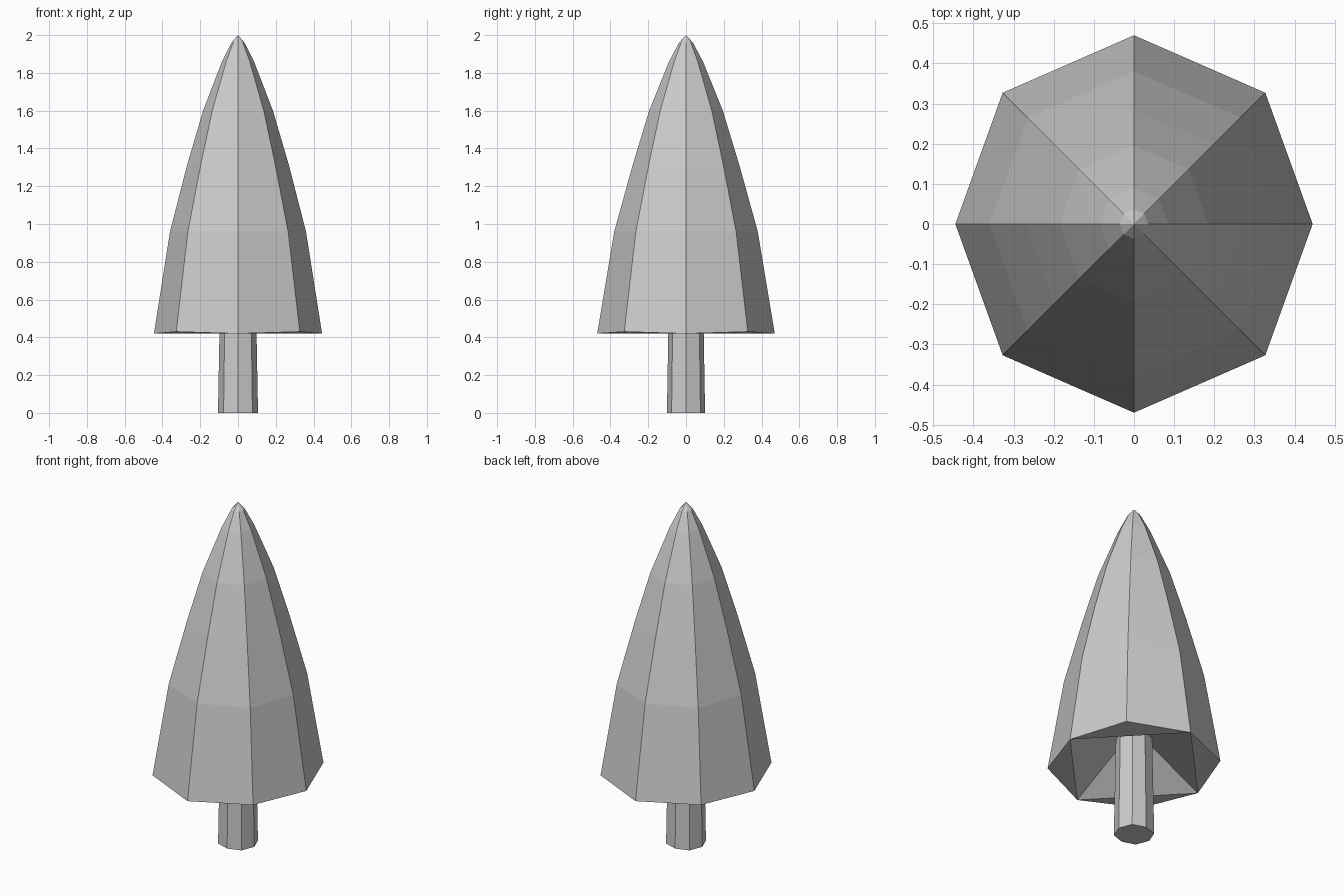
import bpy, bmesh
from math import cos, sin, pi

if "Cube" in bpy.data.objects:
    bpy.data.objects.remove(bpy.data.objects["Cube"])

SIDES = 8


def ring(bm, rx, ry, rd, z, zd=None):
    """Eight-sided ring: rx/ry on the axes, rd on the diagonals."""
    verts = []
    for i in range(SIDES):
        a = 2 * pi * i / SIDES
        if i % 2:
            r, h = rd, (z if zd is None else zd)
        else:
            r, h = (rx if i % 4 == 0 else ry), z
        verts.append(bm.verts.new((r * cos(a), r * sin(a), h)))
    return verts


def bridge(bm, low, high):
    for i in range(SIDES):
        j = (i + 1) % SIDES
        bm.faces.new((low[i], low[j], high[j], high[i]))


def finish(bm, name):
    mesh = bpy.data.meshes.new(name)
    bm.to_mesh(mesh)
    bm.free()
    obj = bpy.data.objects.new(name, mesh)
    bpy.context.collection.objects.link(obj)
    return obj


# Foliage: faceted bullet-shaped cone
bm = bmesh.new()
profile = [
    (0.445, 0.47, 0.4625, 0.42, 0.43),
    (0.36, 0.38, 0.375, 0.96, 0.96),
    (0.27, 0.283, 0.28, 1.31, 1.31),
    (0.185, 0.195, 0.193, 1.60, 1.60),
    (0.085, 0.09, 0.088, 1.86, 1.86),
    (0.035, 0.037, 0.036, 1.96, 1.96),
]
rings = [ring(bm, *p) for p in profile]
for low, high in zip(rings, rings[1:]):
    bridge(bm, low, high)
tip = bm.verts.new((0, 0, 2.0))
for i in range(SIDES):
    bm.faces.new((rings[-1][i], rings[-1][(i + 1) % SIDES], tip))

# Hollow underside: corner triangles, then four sloping faces up to the centre
rim = rings[0]
hub = bm.verts.new((0, 0, 0.65))
for i in range(0, SIDES, 2):
    a, d, b = rim[i], rim[i + 1], rim[(i + 2) % SIDES]
    bm.faces.new((b, d, a))
    bm.faces.new((b, a, hub))
finish(bm, "foliage")

# Trunk: slightly tapered post reaching up into the foliage
bm = bmesh.new()
bottom = ring(bm, 0.106, 0.101, 0.108, 0.0)
top = ring(bm, 0.094, 0.09, 0.096, 0.65)
bridge(bm, bottom, top)
bm.faces.new(bottom[::-1])
bm.faces.new(top)
finish(bm, "trunk")
